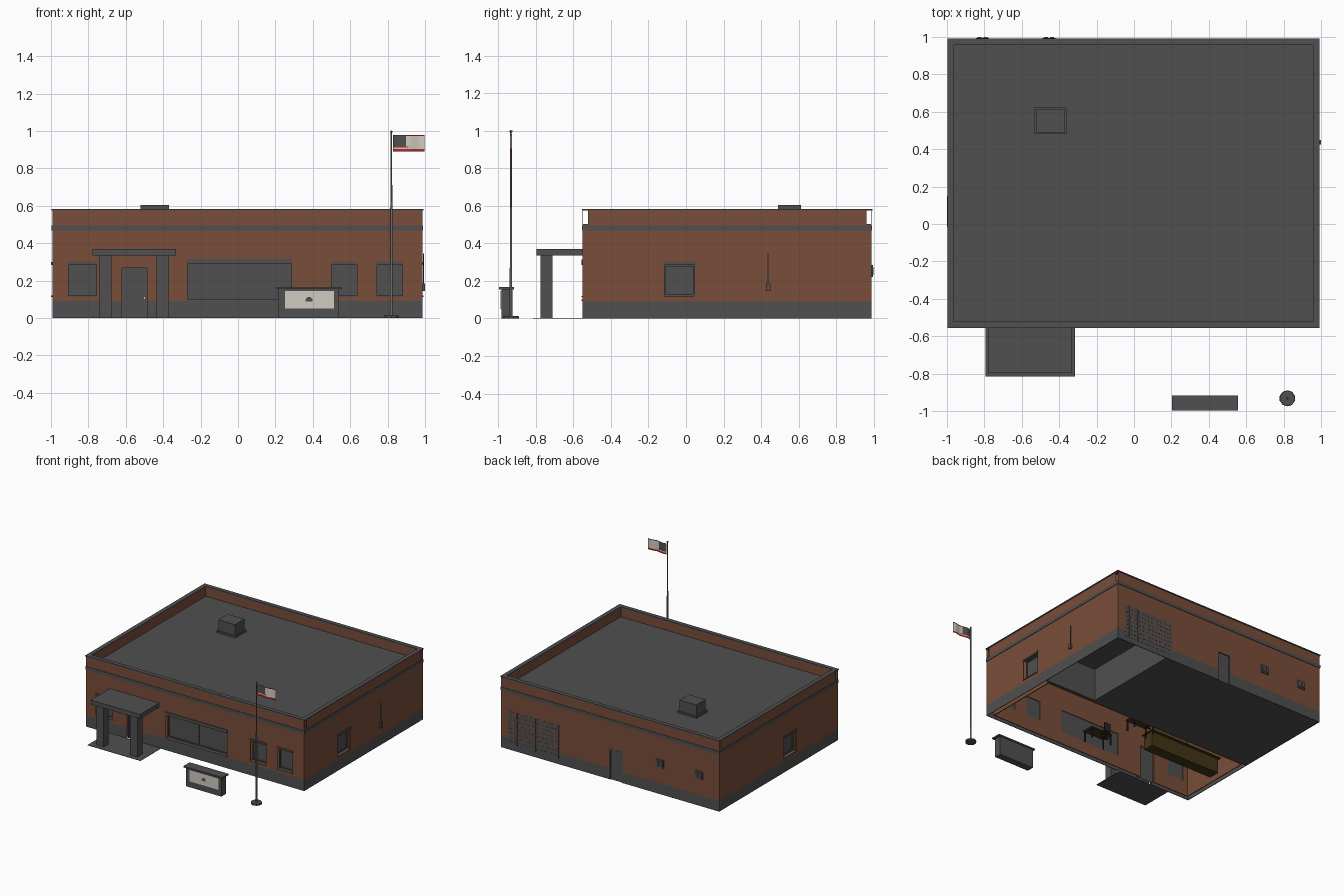
import bpy, bmesh, math
from mathutils import Matrix

if "Cube" in bpy.data.objects:
    bpy.data.objects.remove(bpy.data.objects["Cube"])


def material(name, r, g, b):
    m = bpy.data.materials.new(name)
    m.diffuse_color = (r, g, b, 1)
    m.use_nodes = True
    m.node_tree.nodes["Principled BSDF"].inputs["Base Color"].default_value = m.diffuse_color
    return m


GREY = material("grey", 0.08, 0.08, 0.08)
BRICK = material("brick", 0.19, 0.075, 0.041)
WHITE = material("off_white", 0.62, 0.60, 0.53)
RED = material("flag_red", 0.42, 0.025, 0.03)
WOOD = material("dark_wood", 0.055, 0.035, 0.008)
BLACK = material("near_black", 0.02, 0.02, 0.02)
METAL = material("pole_metal", 0.17, 0.165, 0.16)

X0, X1, Y0, Y1 = -0.993, 0.986, -0.55, 0.987   # outer wall faces


def finish(name, bm, *mats):
    me = bpy.data.meshes.new(name)
    bm.to_mesh(me)
    bm.free()
    ob = bpy.data.objects.new(name, me)
    bpy.context.collection.objects.link(ob)
    for m in mats:
        me.materials.append(m)
    return ob


def boxes(name, mat, items):
    """One mesh of boxes, each (x0, x1, y0, y1, z0, z1)."""
    bm = bmesh.new()
    for a, b, c, d, e, f in items:
        mtx = Matrix.Translation(((a + b) / 2, (c + d) / 2, (e + f) / 2)) @ \
            Matrix.Diagonal((abs(b - a), abs(d - c), abs(f - e), 1))
        bmesh.ops.create_cube(bm, size=1, matrix=mtx)
    return finish(name, bm, mat)


def ring(name, mat, out, thick, z0, z1):
    """Rectangular ring around the building; out = offset outside the walls."""
    bm = bmesh.new()
    loops = []
    for o, z in ((out, z0), (out, z1), (out - thick, z1), (out - thick, z0)):
        loops.append([bm.verts.new(p) for p in (
            (X0 - o, Y0 - o, z), (X1 + o, Y0 - o, z), (X1 + o, Y1 + o, z), (X0 - o, Y1 + o, z))])
    for k in range(4):
        a, b = loops[k], loops[(k + 1) % 4]
        for i in range(4):
            j = (i + 1) % 4
            bm.faces.new((a[i], a[j], b[j], b[i]))
    bmesh.ops.recalc_face_normals(bm, faces=bm.faces)
    return finish(name, bm, mat)


def on_wall(side, u0, u1, d0, d1, z0, z1):
    """Box on a wall: u along it, d outward from its face."""
    if side == "front":
        return (u0, u1, Y0 - d1, Y0 - d0, z0, z1)
    if side == "back":
        return (u0, u1, Y1 + d0, Y1 + d1, z0, z1)
    if side == "left":
        return (X0 - d1, X0 - d0, u0, u1, z0, z1)
    return (X1 + d0, X1 + d1, u0, u1, z0, z1)


def cylinder(name, mat, x, y, z0, z1, r0, r1, n=12, smooth=False):
    bm = bmesh.new()
    bmesh.ops.create_cone(bm, cap_ends=True, segments=n, radius1=r0, radius2=r1, depth=z1 - z0,
                          matrix=Matrix.Translation((x, y, (z0 + z1) / 2)))
    for f in bm.faces:
        f.smooth = smooth and len(f.verts) == 4
    return finish(name, bm, mat)


# Thin outer walls, and inner lining of the front room
walls = [ring("grey_base_wall", GREY, 0, 0.005, 0, 0.09),
         ring("brick_wall", BRICK, 0, 0.005, 0.09, 0.5)]
walls += [boxes("front_lining", BRICK, [on_wall("front", X0 + 0.044, X1 - 0.044, -0.044, -0.037, 0, 0.49)]),
          boxes("left_lining", BRICK, [on_wall("left", Y0 + 0.037, 0.12, -0.044, -0.037, 0, 0.49)]),
          boxes("right_lining", BRICK, [on_wall("right", Y0 + 0.037, 0.12, -0.044, -0.037, 0, 0.49)])]

# Windows and doors: name, side, u0, u1, z0, z1, panes across
openings = [
    ("front_left_window", "front", -0.905, -0.757, 0.12, 0.285, 1),
    ("front_wide_window", "front", -0.27, 0.285, 0.10, 0.29, 2),
    ("front_middle_window", "front", 0.50, 0.637, 0.12, 0.285, 1),
    ("front_right_window", "front", 0.742, 0.88, 0.12, 0.285, 1),
    ("right_window", "right", -0.115, 0.045, 0.12, 0.285, 1),
    ("left_window", "left", -0.01, 0.145, 0.12, 0.285, 1),
    ("front_door", "front", -0.62, -0.487, 0.0, 0.268, 0),
    ("back_door", "back", -0.115, 0.005, 0.0, 0.25, 0),
]
cutter = boxes("opening_cutter", GREY, [on_wall(s, a, b, -0.06, 0.02, z0 - (0.02 if z0 == 0 else 0), z1)
                                        for _, s, a, b, z0, z1, _ in openings])
cutter.hide_render = True
for w in walls:
    mod = w.modifiers.new("openings", "BOOLEAN")
    mod.operation, mod.solver, mod.object = "DIFFERENCE", "EXACT", cutter
    bpy.context.view_layer.objects.active = w
    bpy.ops.object.modifier_apply(modifier=mod.name)
bpy.data.objects.remove(cutter)

for name, s, a, b, z0, z1, panes in openings:
    depth = -0.032 if panes else (-0.006 if s == "back" else -0.02)
    f = 0.009
    parts = [on_wall(s, a, b, depth - 0.006, depth, z0, z1),
             on_wall(s, a, a + f, depth, depth + 0.008, z0, z1),
             on_wall(s, b - f, b, depth, depth + 0.008, z0, z1),
             on_wall(s, a + f, b - f, depth, depth + 0.008, z1 - f, z1)]
    if panes:
        head = 0.025 if panes == 2 else 0.015
        parts += [on_wall(s, a + f, b - f, depth, depth + 0.008, z0, z0 + f),
                  on_wall(s, a - 0.005, b + 0.005, -0.032, 0.006, z1, z1 + head),
                  on_wall(s, a - 0.003, b + 0.003, -0.032, 0.006, z0 - 0.006, z0)]
        for k in range(1, panes):
            m = a + (b - a) * k / panes
            parts.append(on_wall(s, m - f / 2, m + f / 2, depth, depth + 0.005, z0 + f, z1 - f))
    boxes(name, GREY, parts)
boxes("front_door_handle", WHITE, [on_wall("front", -0.505, -0.497, -0.02, -0.005, 0.1, 0.115)])

# Trim band, parapet with open corners, coping, roof
ring("trim_band", GREY, 0.004, 0.009, 0.468, 0.495)
t = 0.002
boxes("brick_parapet", BRICK, [
    (X0, X1, Y0, Y0 + t, 0.5, 0.575), (X0, X1, Y1 - t, Y1, 0.5, 0.575),
    (X0, X0 + t, Y0 + 0.028, Y1 - 0.025, 0.5, 0.575), (X1 - t, X1, Y0 + 0.028, Y1 - 0.025, 0.5, 0.575),
    (X0 + 0.028, X1 - 0.028, Y0 + 0.028, Y0 + 0.03, 0.5, 0.575),
    (X0 + 0.028, X1 - 0.028, Y1 - 0.03, Y1 - 0.028, 0.5, 0.575),
    (X0 + 0.028, X0 + 0.03, Y0 + 0.03, Y1 - 0.03, 0.5, 0.575),
    (X1 - 0.03, X1 - 0.028, Y0 + 0.03, Y1 - 0.03, 0.5, 0.575)])
ring("parapet_coping", GREY, 0.005, 0.035, 0.575, 0.584)
boxes("flat_roof", GREY, [(X0 + t, X1 - t, Y0 + t, Y1 - t, 0.492, 0.502)])
boxes("roof_unit", GREY, [(-0.532, -0.36, 0.48, 0.622, 0.502, 0.516), (-0.522, -0.37, 0.49, 0.612, 0.516, 0.605)])

# Porch
boxes("porch_slab", GREY, [(-0.795, -0.315, -0.815, Y0, 0, 0.003)])
boxes("porch_columns", GREY, [(x, x + 0.066, -0.775, -0.71, 0.003, 0.335) for x in (-0.742, -0.436)])
boxes("porch_roof", GREY, [(-0.778, -0.332, -0.797, Y0, 0.334, 0.37)])

# Glass block panel and two small vents on the back wall
n, m = 11, 8
w, h = 0.46 / n, 0.28 / m
boxes("glass_blocks", GREY, [on_wall("back", 0.46 + i * w + 0.003, 0.46 + (i + 1) * w - 0.003, -0.002, 0.0015,
                                     0.04 + j * h + 0.003, 0.04 + (j + 1) * h - 0.003)
                             for i in range(n) for j in range(m)])
for name, c in (("back_vent_a", -0.455), ("back_vent_b", -0.81)):
    boxes(name, GREY, [on_wall("back", c - 0.035, c + 0.035, 0, 0.008, 0.22, 0.285)] +
          [on_wall("back", c + d - 0.011, c + d + 0.011, 0.008, 0.012, 0.232, 0.273) for d in (-0.016, 0.016)])

# Service pipe and meter on the right wall
boxes("meter_box", GREY, [on_wall("right", 0.425, 0.449, 0, 0.014, 0.145, 0.185)])
cylinder("service_pipe", GREY, X1 + 0.005, 0.437, 0.185, 0.345, 0.003, 0.003, 8)

# Sign: body, cap, pale panel with a plain rounded mark
boxes("sign_body", GREY, [(0.217, 0.537, -0.983, -0.925, 0, 0.155)])
boxes("sign_cap", GREY, [(0.203, 0.555, -0.997, -0.917, 0.155, 0.167)])
boxes("sign_panel", WHITE, [(0.25, 0.513, -0.987, -0.98, 0.05, 0.145)])
bm = bmesh.new()
bm.faces.new([bm.verts.new((0.38 + 0.02 * math.cos(math.pi * k / 6), -0.988, 0.088 + 0.026 * math.sin(math.pi * k / 6)))
              for k in range(7)])
finish("sign_mark", bm, GREY)

# Flagpole
FX, FY = 0.82, -0.932
cylinder("pole_base", GREY, FX, FY, 0, 0.014, 0.043, 0.041, 10)
cylinder("pole_lower", METAL, FX, FY, 0.014, 0.59, 0.007, 0.006, 16, True)
cylinder("pole_upper", METAL, FX, FY, 0.59, 0.995, 0.005, 0.004, 16, True)
bm = bmesh.new()
bmesh.ops.create_icosphere(bm, subdivisions=1, radius=0.008, matrix=Matrix.Translation((FX, FY, 0.996)))
finish("pole_ball", bm, METAL)

# Flag: gently waved grid, coloured by row and column
bm = bmesh.new()
cols, rows = 12, 13
grid = [[bm.verts.new((FX + 0.008 + 0.168 * i / cols, FY + 0.005 * math.sin(i * 0.75), 0.89 + 0.09 * j / rows))
         for i in range(cols + 1)] for j in range(rows + 1)]
for j in range(rows):
    for i in range(cols):
        f = bm.faces.new((grid[j][i], grid[j][i + 1], grid[j + 1][i + 1], grid[j + 1][i]))
        if j < 2 or (j == 3 and i < 6) or (j == rows - 1 and i > 4):
            f.material_index = 1
        elif i < 5 and j > 3:
            f.material_index = 2
finish("flag", bm, WHITE, RED, GREY)

# Interior seen from below: rear floor, side room, partition
boxes("rear_floor", GREY, [(X0 + 0.005, 0.51, 0.13, Y1 - 0.008, 0.001, 0.006)])
boxes("side_room_walls", GREY, [(0.5, 0.51, 0.15, Y1 - 0.012, 0.006, 0.28), (0.5, X1 - 0.006, 0.14, 0.15, 0, 0.28)])
boxes("side_room_ceiling", GREY, [(0.51, X1 - 0.006, 0.15, Y1 - 0.012, 0.27, 0.28)])
boxes("middle_partition", BRICK, [(X0 + 0.044, X1 - 0.044, 0.12, 0.13, 0, 0.49)])

# Furniture in the front room
boxes("counter", WOOD, [(-0.9, -0.25, -0.18, -0.09, 0, 0.12), (-0.91, -0.24, -0.19, -0.07, 0.12, 0.13)])
for k, (x, y) in enumerate(((0.08, -0.33), (-0.06, 0.0))):
    boxes("desk_%d" % k, WOOD, [(x - 0.1, x + 0.1, y - 0.05, y + 0.05, 0.085, 0.095)])
    boxes("desk_legs_%d" % k, BLACK, [(x + sx - 0.005, x + sx + 0.005, y + sy - 0.005, y + sy + 0.005, 0, 0.085)
                                      for sx in (-0.09, 0.09) for sy in (-0.042, 0.042)])
    boxes("chair_%d" % k, BLACK, [(x - 0.03, x + 0.03, y + 0.06, y + 0.115, 0.05, 0.06),
                                  (x - 0.03, x + 0.03, y + 0.108, y + 0.116, 0.06, 0.125),
                                  (x - 0.005, x + 0.005, y + 0.083, y + 0.093, 0.008, 0.05),
                                  (x - 0.03, x + 0.03, y + 0.083, y + 0.093, 0, 0.008)])
